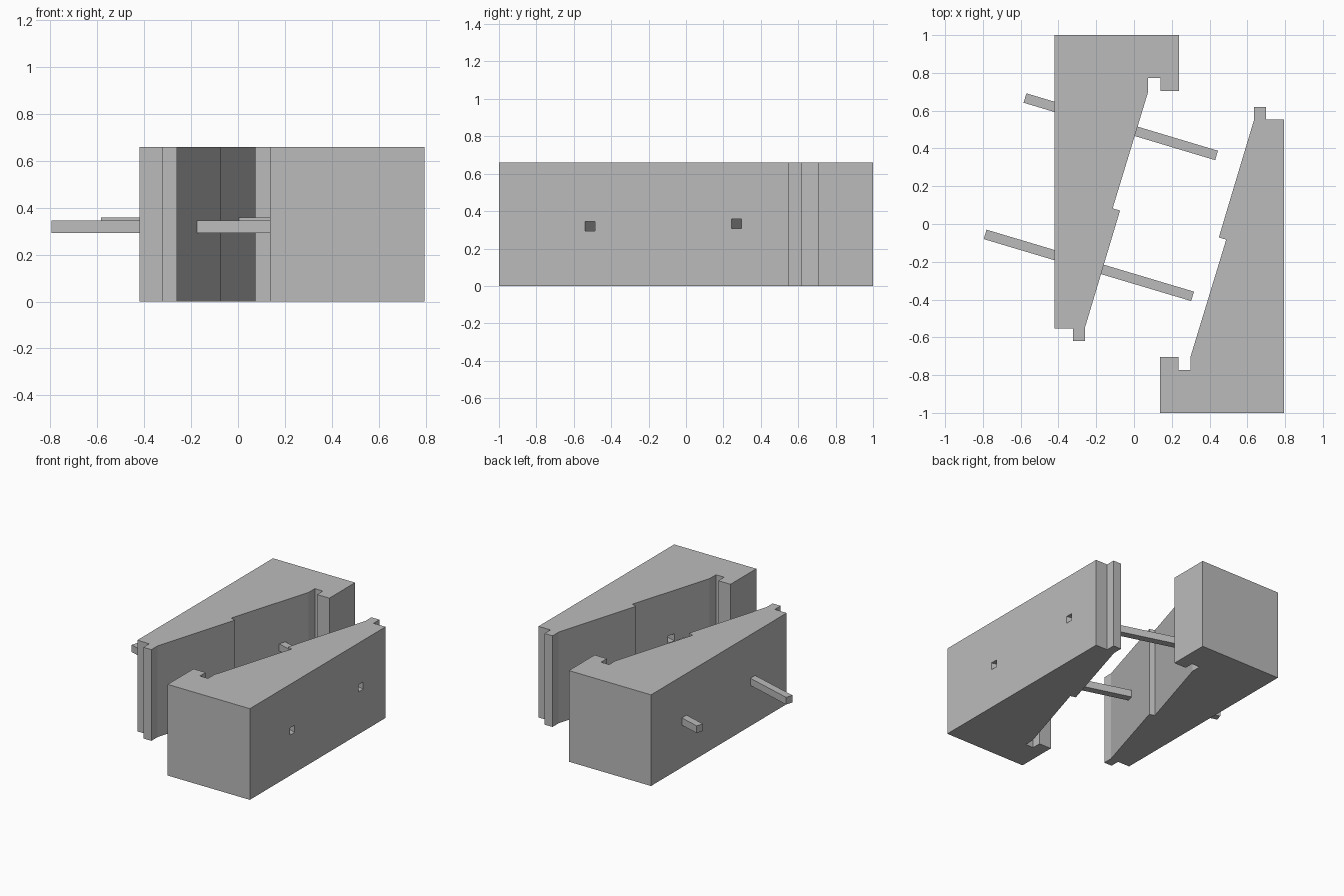
import bpy
import bmesh
import math
from mathutils import Matrix, Vector

cube = bpy.data.objects.get("Cube")
if cube:
    bpy.data.objects.remove(cube, do_unlink=True)

HEIGHT = 0.66
PIN = 0.052

grey = bpy.data.materials.new("plain grey")
grey.use_nodes = True
colour = (0.5, 0.5, 0.5, 1)
grey.diffuse_color = colour
grey.node_tree.nodes["Principled BSDF"].inputs["Base Color"].default_value = colour


def finish(bm, name):
    bmesh.ops.recalc_face_normals(bm, faces=bm.faces)
    mesh = bpy.data.meshes.new(name)
    bm.to_mesh(mesh)
    bm.free()
    mesh.materials.append(grey)
    obj = bpy.data.objects.new(name, mesh)
    bpy.context.collection.objects.link(obj)
    return obj


def prism(name, outline):
    """Extrude a plan outline up to the block height."""
    bm = bmesh.new()
    face = bm.faces.new([bm.verts.new((x, y, 0)) for x, y in outline])
    top = bmesh.ops.extrude_face_region(bm, geom=[face])["geom"]
    verts = [v for v in top if isinstance(v, bmesh.types.BMVert)]
    bmesh.ops.translate(bm, verts=verts, vec=(0, 0, HEIGHT))
    return finish(bm, name)


def bar(name, start, end, z):
    """Square bar between two plan points."""
    a, b = Vector((*start, z)), Vector((*end, z))
    d = b - a
    bm = bmesh.new()
    place = (Matrix.Translation((a + b) / 2)
             @ Matrix.Rotation(math.atan2(d.y, d.x), 4, 'Z')
             @ Matrix.Diagonal((d.length, PIN, PIN, 1)))
    bmesh.ops.create_cube(bm, size=1, matrix=place)
    return finish(bm, name)


# Wedge block plan: hooked wide end, stepped slope, tongue on the narrow end
plan = [(-0.42, 1), (0.238, 1), (0.238, 0.705), (0.14, 0.705), (0.14, 0.772),
        (0.075, 0.772), (0.075, 0.7), (-0.113, 0.083), (-0.074, 0.071),
        (-0.26, -0.55), (-0.26, -0.62), (-0.324, -0.62), (-0.324, -0.552),
        (-0.42, -0.552)]
prism("right_wedge_block", plan)

# Matching block is the same plan turned half round
left_block = prism("left_wedge_block", [(0.375 - x, -y) for x, y in plan])

# Sliding pins, and the through holes they line up with
pins = [("back", (-0.577, 0.667), (0.437, 0.363), 0.332),
        ("front", (-0.788, -0.055), (0.31, -0.383), 0.319)]
for side, start, end, z in pins:
    bar(side + "_pin", start, end, z)
    a, b = Vector(start), Vector(end)
    shift = Vector((0, 0.014))
    cutter = bar(side + "_hole_cutter", b + shift, a + (b - a) * 1.7 + shift, z)
    cutter.hide_render = True
    mod = left_block.modifiers.new("hole", 'BOOLEAN')
    mod.operation = 'DIFFERENCE'
    mod.solver = 'EXACT'
    mod.object = cutter
    bpy.context.view_layer.objects.active = left_block
    bpy.ops.object.modifier_apply(modifier=mod.name)
    bpy.data.objects.remove(cutter, do_unlink=True)
